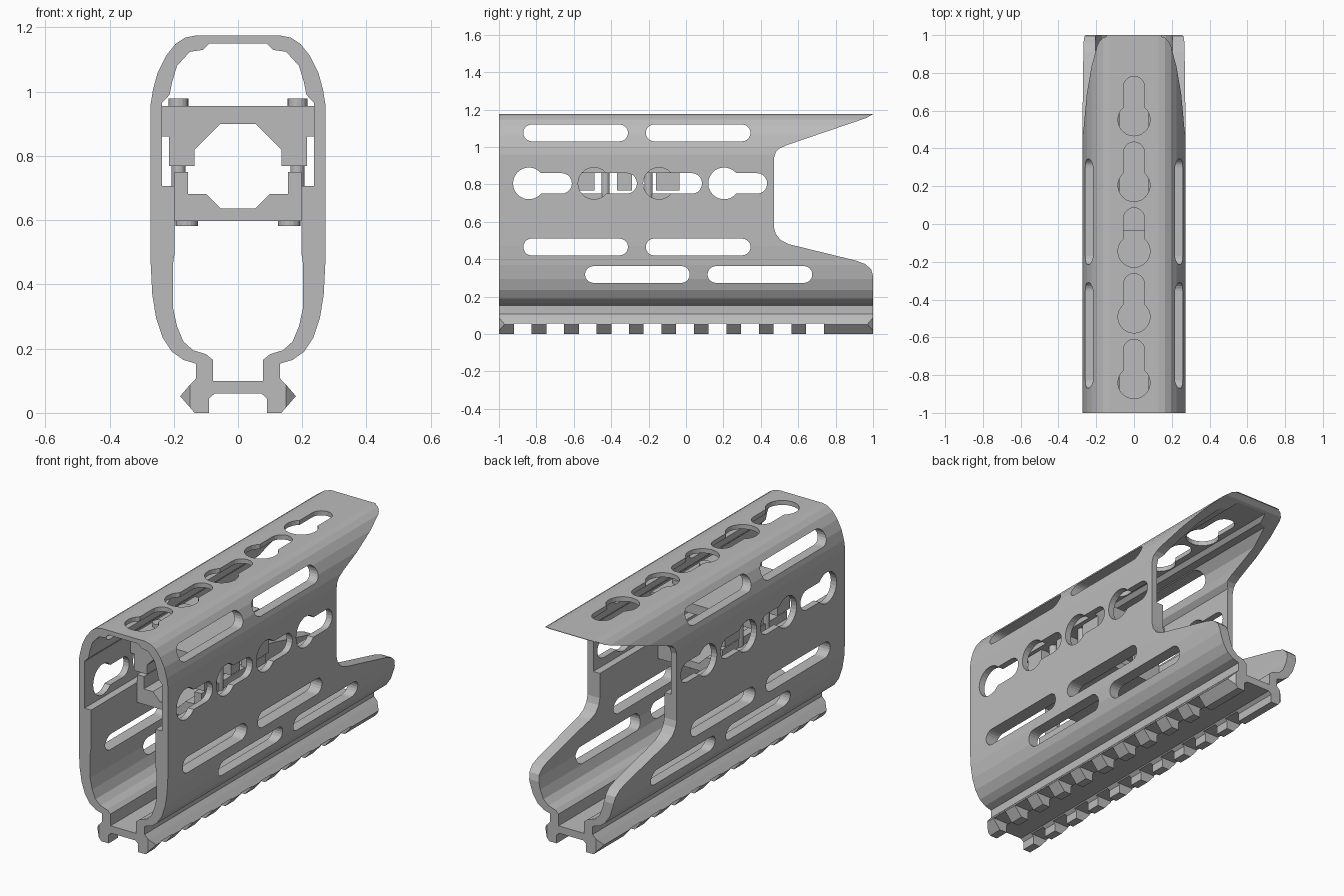
import bpy, bmesh, math
from mathutils import Matrix

cube = bpy.data.objects.get("Cube")
if cube:
    bpy.data.objects.remove(cube, do_unlink=True)

grey = bpy.data.materials.new("anodised grey")
grey.use_nodes = True
COLOUR = (0.5, 0.5, 0.5, 1)
grey.diffuse_color = COLOUR
grey.node_tree.nodes["Principled BSDF"].inputs["Base Color"].default_value = COLOUR


def prism(bm, outline, axis, lo, hi):
    """Extrude a 2D outline along an axis: x uses (y, z), y uses (x, z), z uses (x, y)."""
    place = {"x": lambda a, b, t: (t, a, b),
             "y": lambda a, b, t: (a, t, b),
             "z": lambda a, b, t: (a, b, t)}[axis]
    low = [bm.verts.new(place(a, b, lo)) for a, b in outline]
    high = [bm.verts.new(place(a, b, hi)) for a, b in outline]
    faces = [bm.faces.new(low), bm.faces.new(high)]
    for i in range(len(low)):
        j = (i + 1) % len(low)
        faces.append(bm.faces.new((low[i], low[j], high[j], high[i])))
    bmesh.ops.recalc_face_normals(bm, faces=faces)


def finish(bm, name):
    mesh = bpy.data.meshes.new(name)
    bm.to_mesh(mesh)
    bm.free()
    mesh.materials.append(grey)
    obj = bpy.data.objects.new(name, mesh)
    bpy.context.collection.objects.link(obj)
    return obj


def cut(target, cutter):
    mod = target.modifiers.new("cut", "BOOLEAN")
    mod.operation, mod.solver, mod.object = "DIFFERENCE", "EXACT", cutter
    bpy.context.view_layer.objects.active = target
    bpy.ops.object.modifier_apply(modifier=mod.name)
    bpy.data.objects.remove(cutter, do_unlink=True)


def mirror(half):
    return half + [(-x, z) for x, z in reversed(half)]


def box(a0, a1, b0, b1):
    return [(a0, b0), (a1, b0), (a1, b1), (a0, b1)]


def arc(cx, cy, r, start, end, steps):
    angles = [math.radians(start + (end - start) * i / steps) for i in range(steps + 1)]
    return [(cx + r * math.cos(a), cy + r * math.sin(a)) for a in angles]


def slot(a0, a1, b, r):
    return arc(a0 + r, b, r, 90, 270, 10) + arc(a1 - r, b, r, -90, 90, 10)


def keyhole(a, b):
    """Round hole with a narrower slot running towards +a."""
    r, w, length = 0.085, 0.055, 0.23
    open_angle = math.degrees(math.asin(w / r))
    return (arc(a, b, r, open_angle, 360 - open_angle, 20)
            + arc(a + length - w, b, w, -90, 90, 10))


# Outer skin with rail foot
outer = mirror([(0.13, 1.175), (0.165, 1.168), (0.195, 1.148), (0.225, 1.11), (0.25, 1.06),
                (0.265, 1.005), (0.272, 0.96), (0.272, 0.47), (0.267, 0.37), (0.255, 0.295),
                (0.235, 0.235), (0.205, 0.19), (0.17, 0.165), (0.13, 0.153), (0.13, 0.108),
                (0.152, 0.085), (0.18, 0.052), (0.135, 0), (0.09, 0), (0.09, 0.045), (0.073, 0.06)])
bm = bmesh.new()
prism(bm, outer, "y", -1, 1)
shell = finish(bm, "handguard_shell")

# Hollow bore with side channels
bore = mirror([(0.09, 1.15), (0.11, 1.13), (0.15, 1.124), (0.19, 1.08), (0.205, 1.03),
               (0.213, 0.99), (0.237, 0.965), (0.237, 0.707), (0.197, 0.707), (0.197, 0.5),
               (0.203, 0.46), (0.203, 0.33), (0.19, 0.27), (0.17, 0.222), (0.14, 0.195),
               (0.1, 0.183), (0.078, 0.165), (0.078, 0.1)])
bm = bmesh.new()
prism(bm, bore, "y", -1.1, 1.1)
cut(shell, finish(bm, "bore_cutter"))

bm = bmesh.new()
# Side vents
for y in (-0.87, -0.215):
    for z in (1.075, 0.465):
        prism(bm, slot(y, y + 0.56, z, 0.045), "x", -0.4, 0.4)
for y in (-0.54, 0.115):
    prism(bm, slot(y, y + 0.56, 0.318, 0.045), "x", -0.4, 0.4)
# Keyholes on both sides and along the top
for i in range(5):
    y = -0.84 + 0.348 * i
    if i < 4:
        prism(bm, keyhole(y, 0.805), "x", -0.4, 0.4)
    prism(bm, [(-b, a) for a, b in keyhole(y, 0)], "z", 1.135, 1.3)
# Gaps between rail teeth
for i in range(10):
    y = -0.92 + 0.1735 * i
    prism(bm, box(y, y + 0.095, -0.1, 0.055), "x", -0.4, 0.4)
# Rear notch
notch = [(1.2, 1.178), (0.992, 1.172), (0.965, 1.155), (0.54, 1.01), (0.5, 0.992), (0.48, 0.972),
         (0.47, 0.94), (0.47, 0.57), (0.48, 0.535), (0.505, 0.503), (0.55, 0.48), (0.91, 0.392),
         (0.96, 0.373), (0.99, 0.345), (1.0, 0.31), (1.2, 0.3)]
prism(bm, notch, "x", -0.4, 0.4)
# Chamfered rail ends
for sy in (-1, 1):
    for sx in (-1, 1):
        corner = [(sx * 0.14, sy * 1.01), (sx * 0.19, sy * 0.96), (sx * 0.25, sy * 1.01)]
        prism(bm, corner, "z", 0.005, 0.107)
cut(shell, finish(bm, "opening_cutters"))

# Clamp: upper bridge with legs
FRONT, BACK = -0.6, -0.035
bm = bmesh.new()
prism(bm, mirror([(0.237, 0.955), (0.237, 0.86), (0.095, 0.86), (0.055, 0.9)]), "y", FRONT, BACK)
leg = [(0.095, 0.86), (0.215, 0.86), (0.215, 0.768), (0.135, 0.768), (0.135, 0.82)]
for y0, y1 in ((FRONT, -0.49), (-0.37, -0.29), (-0.16, BACK)):
    for s in (-1, 1):
        prism(bm, [(s * x, z) for x, z in leg], "y", y0, y1)
finish(bm, "clamp_upper")

# Clamp: lower cradle
bm = bmesh.new()
prism(bm, mirror([(0.055, 0.637), (0.1, 0.682), (0.155, 0.682), (0.155, 0.75), (0.197, 0.75),
                  (0.197, 0.597)]), "y", FRONT, BACK)
finish(bm, "clamp_lower")

# Clamp bolts
bm = bmesh.new()
for y in (-0.43, -0.2):
    for s in (-1, 1):
        for x, r, z0, z1 in ((0.185, 0.022, 0.7, 0.9), (0.185, 0.031, 0.95, 0.978),
                             (0.16, 0.035, 0.582, 0.6)):
            bmesh.ops.create_cone(bm, cap_ends=True, segments=16, radius1=r, radius2=r,
                                  depth=z1 - z0, matrix=Matrix.Translation((s * x, y, (z0 + z1) / 2)))
finish(bm, "clamp_bolts")
